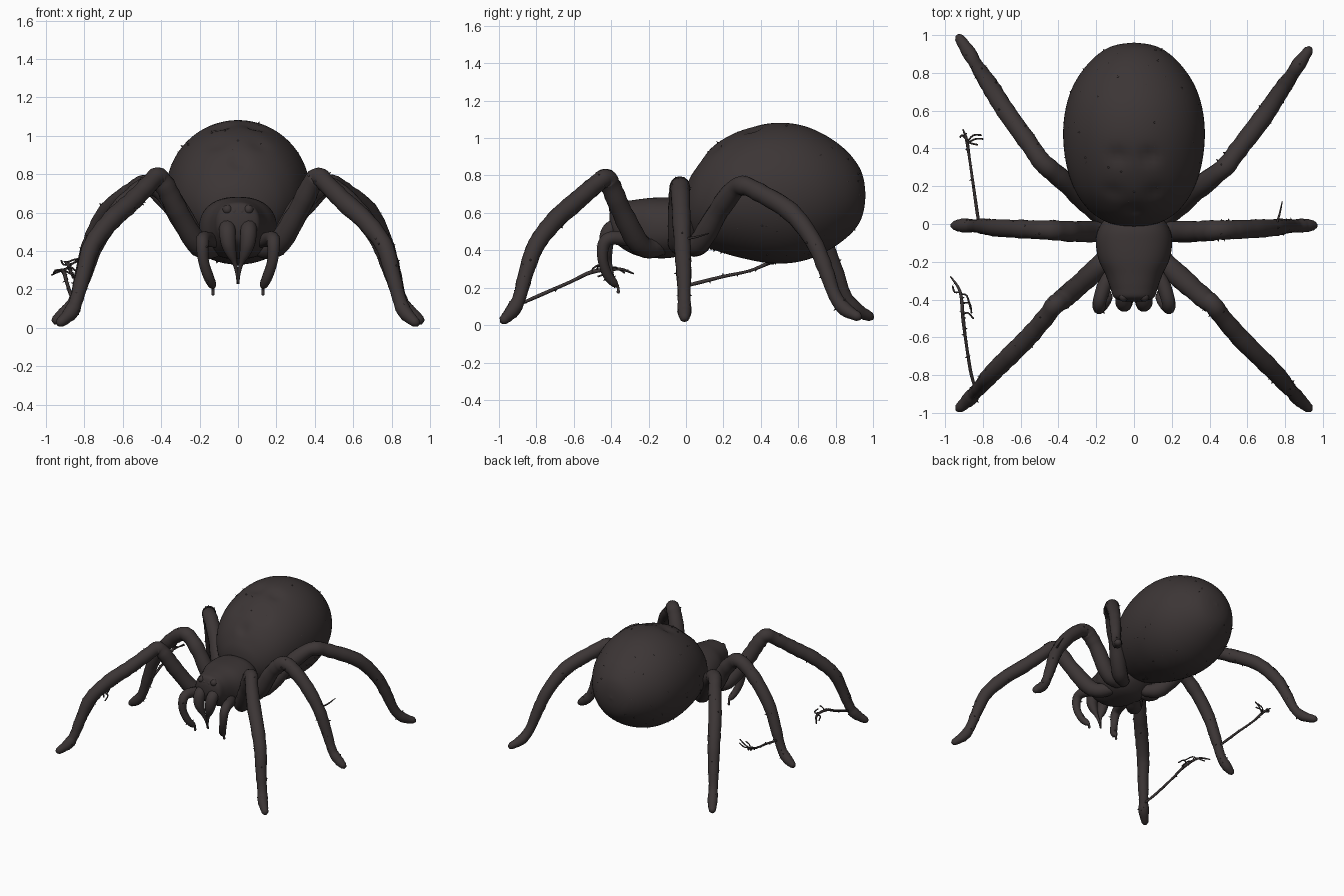
import bpy, bmesh, math, random
from mathutils import Vector

if "Cube" in bpy.data.objects:
    bpy.data.objects.remove(bpy.data.objects["Cube"])

random.seed(4)
mat = bpy.data.materials.new("dark brown chitin")
mat.diffuse_color = (0.045, 0.036, 0.036, 1)
mat.use_nodes = True
mat.node_tree.nodes["Principled BSDF"].inputs["Base Color"].default_value = mat.diffuse_color


def finish(bm, name):
    bmesh.ops.recalc_face_normals(bm, faces=bm.faces)
    me = bpy.data.meshes.new(name)
    bm.to_mesh(me)
    bm.free()
    me.materials.append(mat)
    for p in me.polygons:
        p.use_smooth = True
    ob = bpy.data.objects.new(name, me)
    bpy.context.collection.objects.link(ob)
    return ob


def smooth_path(pts, steps):
    """Catmull-Rom through tuples of any length."""
    out, n = [], len(pts)
    for i in range(n - 1):
        p = [pts[max(i - 1, 0)], pts[i], pts[i + 1], pts[min(i + 2, n - 1)]]
        for s in range(steps):
            t = s / steps
            out.append(tuple(0.5 * (2 * b + (c - a) * t + (2 * a - 5 * b + 4 * c - d) * t * t
                                    + (3 * b - a - 3 * c + d) * t ** 3) for a, b, c, d in zip(*p)))
    return out + [tuple(pts[-1])]


def skin(bm, rings):
    """Bridge vertex rings and cap both ends."""
    for a, b in zip(rings, rings[1:]):
        for i in range(len(a)):
            j = (i + 1) % len(a)
            bm.faces.new((a[i], a[j], b[j], b[i]))
    bm.faces.new(rings[0])
    bm.faces.new(rings[-1])


def thorn(bm, pos, normal, size, length):
    side = normal.orthogonal().normalized()
    other = normal.cross(side)
    base = [bm.verts.new(pos - normal * size + (side * math.cos(a) + other * math.sin(a)) * size)
            for a in (k * math.tau / 5 for k in range(5))]
    tip = bm.verts.new(pos + normal * length)
    for i in range(5):
        bm.faces.new((base[i], base[(i + 1) % 5], tip))
    bm.faces.new(base)


def tube(bm, pts, sides=14, steps=5, thorns=0, lumpy=0.0):
    """Round tube along (x, y, z, radius) points with rounded ends."""
    path = smooth_path(pts, steps)
    P = [Vector(p[:3]) for p in path]
    R = [p[3] * (1 + lumpy * random.uniform(-1, 1)) for p in path]
    d0, d1 = (P[0] - P[1]).normalized(), (P[-1] - P[-2]).normalized()
    P = [P[0] + d0 * R[0] * 0.7] + P + [P[-1] + d1 * R[-1] * 0.7]
    R = [R[0] * 0.5] + R + [R[-1] * 0.5]
    ref = (P[-1] - P[0]).cross(Vector((0, 0, 1))).normalized()
    rings, spots = [], []
    for i, p in enumerate(P):
        d = (P[min(i + 1, len(P) - 1)] - P[max(i - 1, 0)]).normalized()
        u = d.cross(ref).normalized()
        v = d.cross(u)
        ring = []
        for k in range(sides):
            a = math.tau * k / sides
            n = u * math.cos(a) + v * math.sin(a)
            ring.append(bm.verts.new(p + n * R[i]))
            if len(P) * 0.3 < i < len(P) * 0.88:
                spots.append((p + n * R[i], n))
        rings.append(ring)
    skin(bm, rings)
    for pos, n in random.sample(spots, thorns):
        thorn(bm, pos, n, 0.009, random.uniform(0.004, 0.014))


def body(profile, power, steps=5, sides=48):
    """Loft of super-ellipse rings (y, z centre, half width, half height)."""
    bm = bmesh.new()
    rings = []
    for y, zc, rx, rz in smooth_path(profile, steps):
        ring = []
        for k in range(sides):
            c, s = math.cos(math.tau * k / sides), math.sin(math.tau * k / sides)
            ring.append(bm.verts.new((math.copysign(abs(c) ** power, c) * max(rx, .004), y,
                                      zc + math.copysign(abs(s) ** power, s) * max(rz, .004))))
        rings.append(ring)
    skin(bm, rings)
    return bm


# Abdomen: egg shape with dimples and small thorns
bm = body([(-.015, .64, .0, .0), (-.005, .64, .09, .08), (.02, .635, .165, .15), (.075, .655, .24, .225),
           (.17, .685, .308, .29), (.3, .7, .355, .342), (.46, .705, .375, .375), (.61, .705, .362, .365),
           (.74, .703, .318, .315), (.85, .7, .242, .24), (.92, .695, .16, .16), (.95, .695, .085, .085),
           (.96, .695, .0, .0)], 1.0, steps=6, sides=64)
for x, y, z in ((.1, .19, .93), (-.1, .19, .93), (0, .08, .86), (.08, .36, 1.04), (-.08, .36, 1.04)):
    for v in bm.verts:
        f = math.exp(-((v.co - Vector((x, y, z))).length / .045) ** 2)
        v.co -= Vector((0, -.3, .95)) * f * .022
bmesh.ops.recalc_face_normals(bm, faces=bm.faces)
bm.normal_update()
spots = [(v.co.copy(), v.normal.copy()) for v in bm.verts if .1 < v.co.y < .93]
for pos, n in random.sample(spots, 80):
    thorn(bm, pos, n, .011, random.uniform(.004, .013))
finish(bm, "abdomen")

# Cephalothorax
finish(body([(.08, .53, .08, .07), (.03, .53, .15, .12), (-.03, .525, .19, .152), (-.1, .52, .202, .162),
             (-.19, .52, .187, .16), (-.27, .522, .15, .148), (-.34, .535, .125, .125), (-.39, .55, .105, .095),
             (-.41, .55, .05, .04)], .88), "cephalothorax")

# Eyes: two rows of bumps on the front of the head
bm = bmesh.new()
for x, y, z, r in ((.055, -.385, .615, .026), (.02, -.39, .605, .018), (.08, -.36, .6, .018), (.045, -.39, .57, .017)):
    for s in (1, -1):
        ball = bmesh.ops.create_uvsphere(bm, u_segments=14, v_segments=10, radius=r)["verts"]
        bmesh.ops.translate(bm, verts=ball, vec=(s * x, y, z))
finish(bm, "eyes")

# Legs: three on each side; the left rear foot reaches further back
front = [(.1, -.13, .42, .045), (.2, -.24, .425, .058), (.31, -.34, .6, .056), (.38, -.4, .74, .054),
         (.42, -.43, .785, .05), (.465, -.49, .745, .048), (.56, -.6, .65, .05), (.66, -.7, .56, .05),
         (.76, -.8, .43, .047), (.805, -.855, .28, .041), (.84, -.89, .15, .035), (.87, -.925, .08, .038),
         (.925, -.975, .027, .025)]
middle = [(.12, -.04, .42, .045), (.22, -.04, .46, .058), (.32, -.04, .63, .056), (.4, -.035, .72, .054),
          (.455, -.032, .74, .052), (.53, -.03, .7, .05), (.64, -.025, .59, .05), (.74, -.02, .44, .046),
          (.8, -.012, .28, .04), (.85, -.01, .14, .034), (.895, -.008, .08, .038), (.95, -.008, .038, .025)]
rear = [(.1, 0, .42, .045), (.2, .07, .44, .058), (.33, .18, .62, .056), (.43, .26, .725, .053),
        (.49, .31, .745, .051), (.55, .39, .71, .05), (.68, .56, .605, .05), (.76, .68, .45, .047),
        (.805, .745, .3, .041), (.84, .795, .16, .034), (.875, .85, .085, .037), (.925, .92, .045, .025)]
for s, side in ((1, "right"), (-1, "left")):
    for name, pts in (("front", front), ("middle", middle), ("rear", rear)):
        bm = bmesh.new()
        stretch = 1.07 if s < 0 and name == "rear" else 1
        tube(bm, [(s * x, y * stretch, z, r) for x, y, z, r in pts], thorns=18, lumpy=.05)
        finish(bm, f"{side}_{name}_leg")

    # Palps
    bm = bmesh.new()
    tube(bm, [(s * .1, -.24, .45, .035), (s * .15, -.31, .46, .038), (s * .18, -.4, .465, .036),
              (s * .185, -.44, .43, .034), (s * .18, -.445, .35, .028), (s * .155, -.42, .27, .027),
              (s * .135, -.385, .225, .022), (s * .13, -.365, .205, .008), (s * .13, -.362, .175, .009)],
         sides=12, thorns=3)
    finish(bm, f"{side}_palp")

    # Jaw with fang
    bm = bmesh.new()
    tube(bm, [(s * .055, -.36, .54, .04), (s * .055, -.41, .5, .044), (s * .05, -.425, .44, .04),
              (s * .035, -.42, .385, .028), (s * .018, -.41, .34, .014), (s * .005, -.395, .28, .008),
              (s * .004, -.385, .23, .004)], sides=12)
    finish(bm, f"{side}_jaw")


# Ragged silk strands trailing from the left feet
def strand(name, main, twigs):
    bm = bmesh.new()
    tube(bm, main, sides=6, steps=4, thorns=12)
    for t in twigs:
        tube(bm, [p + (.005,) for p in t], sides=5, steps=3)
    finish(bm, name)


strand("front_silk_strand",
       [(-.84, -.87, .12, .008), (-.865, -.78, .16, .01), (-.89, -.62, .23, .009), (-.905, -.5, .285, .011),
        (-.92, -.36, .3, .009), (-.97, -.28, .275, .004)],
       [[(-.91, -.48, .29), (-.88, -.47, .32), (-.85, -.5, .3)], [(-.92, -.37, .3), (-.885, -.38, .31), (-.865, -.45, .3)],
        [(-.91, -.42, .3), (-.87, -.42, .28), (-.86, -.47, .26)], [(-.92, -.36, .3), (-.95, -.36, .3), (-.96, -.33, .28)]])
strand("middle_silk_strand",
       [(-.82, 0, .21, .008), (-.83, .06, .225, .01), (-.85, .2, .26, .009), (-.87, .34, .29, .008),
        (-.885, .44, .33, .01), (-.905, .5, .345, .004)],
       [[(-.88, .43, .32), (-.84, .45, .35), (-.8, .45, .38)], [(-.88, .44, .33), (-.85, .47, .34), (-.81, .47, .36)],
        [(-.89, .45, .33), (-.87, .43, .35), (-.83, .42, .36)], [(-.89, .45, .33), (-.91, .47, .33), (-.92, .46, .35)]])
bm = bmesh.new()
tube(bm, [(.75, -.01, .46, .007), (.77, .05, .47, .006), (.785, .12, .49, .003)], sides=6)
finish(bm, "right_leg_spine")
